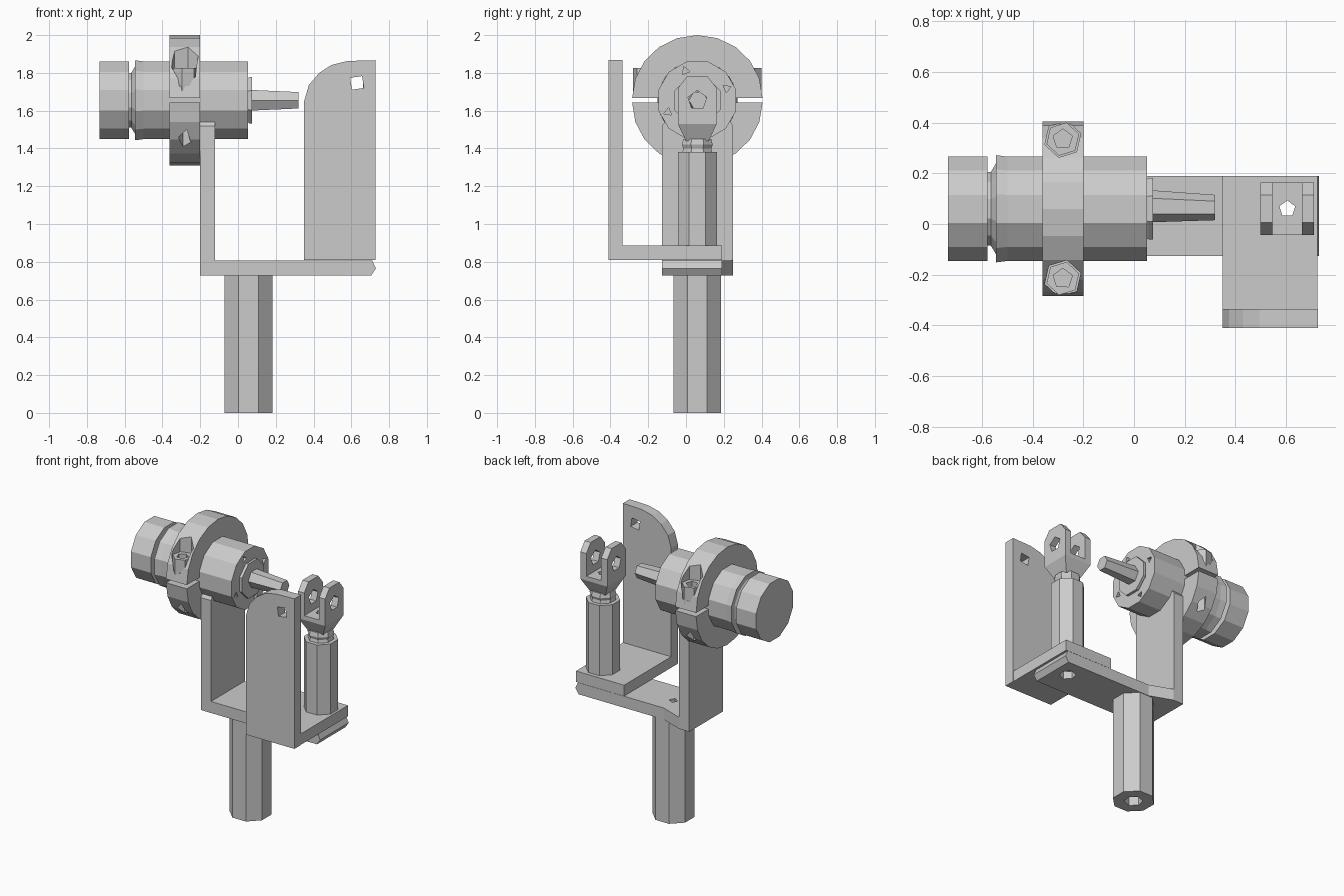
import bpy, bmesh
from math import sin, cos, pi, radians

if "Cube" in bpy.data.objects:
    bpy.data.objects.remove(bpy.data.objects["Cube"])

CY, CZ = 0.06, 1.655          # spindle axis (y, z)


def loft(name, axis, sections):
    """Join matching outlines (position, [(u, v), ...]) along an axis into a closed solid."""
    put = {'x': lambda p, u, v: (p, u, v),
           'y': lambda p, u, v: (u, p, v),
           'z': lambda p, u, v: (u, v, p)}[axis]
    bm = bmesh.new()
    rings = [[bm.verts.new(put(p, u, v)) for u, v in pts] for p, pts in sections]
    n = len(rings[0])
    for a, b in zip(rings, rings[1:]):
        for i in range(n):
            j = (i + 1) % n
            bm.faces.new((a[i], a[j], b[j], b[i]))
    bm.faces.new(rings[0])
    bm.faces.new(rings[-1])
    bmesh.ops.recalc_face_normals(bm, faces=bm.faces)
    me = bpy.data.meshes.new(name)
    bm.to_mesh(me)
    bm.free()
    ob = bpy.data.objects.new(name, me)
    bpy.context.collection.objects.link(ob)
    return ob


def prism(name, axis, pts, a, b):
    return loft(name, axis, [(a, pts), (b, pts)])


def circle(c, r, n, turn=0.0):
    return [(c[0] + r * cos(turn + 2 * pi * i / n), c[1] + r * sin(turn + 2 * pi * i / n))
            for i in range(n)]


def rect(c, hu, hv):
    return [(c[0] + s * hu, c[1] + t * hv) for s, t in ((-1, -1), (1, -1), (1, 1), (-1, 1))]


def cut(ob, *cutters):
    """Subtract the cutters, bake the result and remove them."""
    for c in cutters:
        c.hide_render = True
        m = ob.modifiers.new("cut", 'BOOLEAN')
        m.object, m.operation, m.solver = c, 'DIFFERENCE', 'EXACT'
    deps = bpy.context.evaluated_depsgraph_get()
    me = bpy.data.meshes.new_from_object(ob.evaluated_get(deps))
    ob.modifiers.clear()
    ob.data = me
    for c in cutters:
        bpy.data.objects.remove(c)


def hole(axis, c, r, n, a, b, turn=0.3):
    return prism("hole_cutter", axis, circle(c, r, n, turn), a, b)


POST = (0.055, CY)
ROD = (0.605, CY)

# Mounting post with hollow core
post = prism("mounting_post", 'z', circle(POST, 0.137, 8, pi / 8), 0, 0.73)
cut(post, hole('z', POST, 0.06, 6, -0.1, 0.8))

# Lower bracket: base plate flaring to the upright arm
base = loft("bracket_base", 'z', [
    (z, [(-0.2, -0.127), (xe, -0.127), (xe, 0.19), (0.04, 0.19), (-0.12, 0.25), (-0.2, 0.25)])
    for z, xe in ((0.727, 0.705), (0.765, 0.73), (0.808, 0.71))])
cut(base, hole('z', POST, 0.03, 4, 0.6, 0.9), hole('z', ROD, 0.055, 6, 0.6, 0.78),
    hole('z', ROD, 0.033, 5, 0.7, 0.9))
prism("bracket_arm", 'x', [(-0.127, 0.76), (0.25, 0.76), (0.25, 1.52), (0.19, 1.6),
                           (-0.07, 1.6), (-0.127, 1.52)], -0.2, -0.122)

# Angle plate: foot and rounded guard
foot = prism("angle_plate_foot", 'z', [(0.35, -0.4), (0.725, -0.4), (0.725, 0.19), (0.35, 0.19)],
             0.809, 0.886)
cut(foot, hole('z', ROD, 0.033, 5, 0.7, 1.0))
guard = prism("angle_plate_guard", 'y', [
    (0.35, 0.809), (0.727, 0.809), (0.727, 1.867), (0.58, 1.863), (0.495, 1.842),
    (0.43, 1.8), (0.375, 1.735), (0.35, 1.65)], -0.41, -0.335)
cut(guard, hole('y', (0.63, 1.747), 0.045, 4, -0.5, -0.2, pi / 4 + 0.15))

# Fork rod with neck and two-pronged head
rod = prism("fork_rod", 'z', circle(ROD, 0.112, 8, pi / 8), 0.886, 1.38)
neck = loft("fork_neck", 'z', [(z, circle(ROD, r, 8, pi / 8)) for z, r in
                               ((1.38, 0.085), (1.4, 0.08), (1.42, 0.088), (1.45, 0.08))])
head = loft("fork_head", 'z', [(z, rect(ROD, hx, hy)) for z, hx, hy in
                               ((1.44, 0.06, 0.06), (1.53, 0.105, 0.103),
                                (1.72, 0.105, 0.103), (1.78, 0.105, 0.055))])
for part in (rod, neck):
    cut(part, hole('z', ROD, 0.033, 5, 0.8, 1.5))
cut(head, prism("slot_cutter", 'z', rect(ROD, 0.058, 0.2), 1.56, 1.9))
cut(head, hole('z', ROD, 0.033, 5, 1.3, 1.7))
cut(head, hole('x', (CY, CZ), 0.052, 5, 0.4, 0.8, pi / 2))

# Motor body: end cap, groove, barrel and front collar turned about the spindle axis
body = loft("motor_body", 'x', [(x, circle((CY, CZ), r, 12, pi / 12)) for x, r in (
    (-0.733, 0.213), (-0.578, 0.213), (-0.578, 0.15), (-0.565, 0.15), (-0.545, 0.185),
    (-0.545, 0.219), (-0.5, 0.213), (0.052, 0.213))])
cut(body, *[hole('x', (CY + 0.168 * cos(a), CZ + 0.168 * sin(a)), 0.024, 3, 0.0, 0.2, a)
            for a in [radians(22 + 90 * i) for i in range(4)]])
loft("front_collar", 'x', [(x, circle((CY, CZ), r, 8, pi / 8)) for x, r in
                           ((0.04, 0.12), (0.06, 0.132), (0.075, 0.132))])
loft("spindle", 'x', [(0.07, circle((CY + 0.01, CZ), 0.063, 6)),
                      (0.32, circle((CY + 0.005, CZ), 0.05, 6))])

# Split clamp: two half rings with bolt pockets, holes and socket screws
for name, s in (("clamp_upper_half", 1), ("clamp_lower_half", -1)):
    N = 10
    outer = [(CY + 0.345 * cos(pi * i / N), CZ + s * (0.013 + 0.332 * sin(pi * i / N)))
             for i in range(N + 1)]
    inner = [(CY + 0.206 * cos(pi * i / N), CZ + s * (0.013 + 0.193 * sin(pi * i / N)))
             for i in range(N, -1, -1)]
    half = prism(name, 'x', outer + inner, -0.362, -0.2)
    for t in (-1, 1):
        c = (-0.281, CY + t * 0.275)
        if s > 0:
            cut(half, hole('z', c, 0.074, 6, 1.73, 2.1))
            screw = prism("clamp_screw", 'z', circle(c, 0.067, 6, 0.3), 1.7, 1.825)
            cut(screw, hole('z', c, 0.04, 5, 1.76, 1.9))
        else:
            cut(half, hole('z', c, 0.035, 4, 1.2, 1.6))
